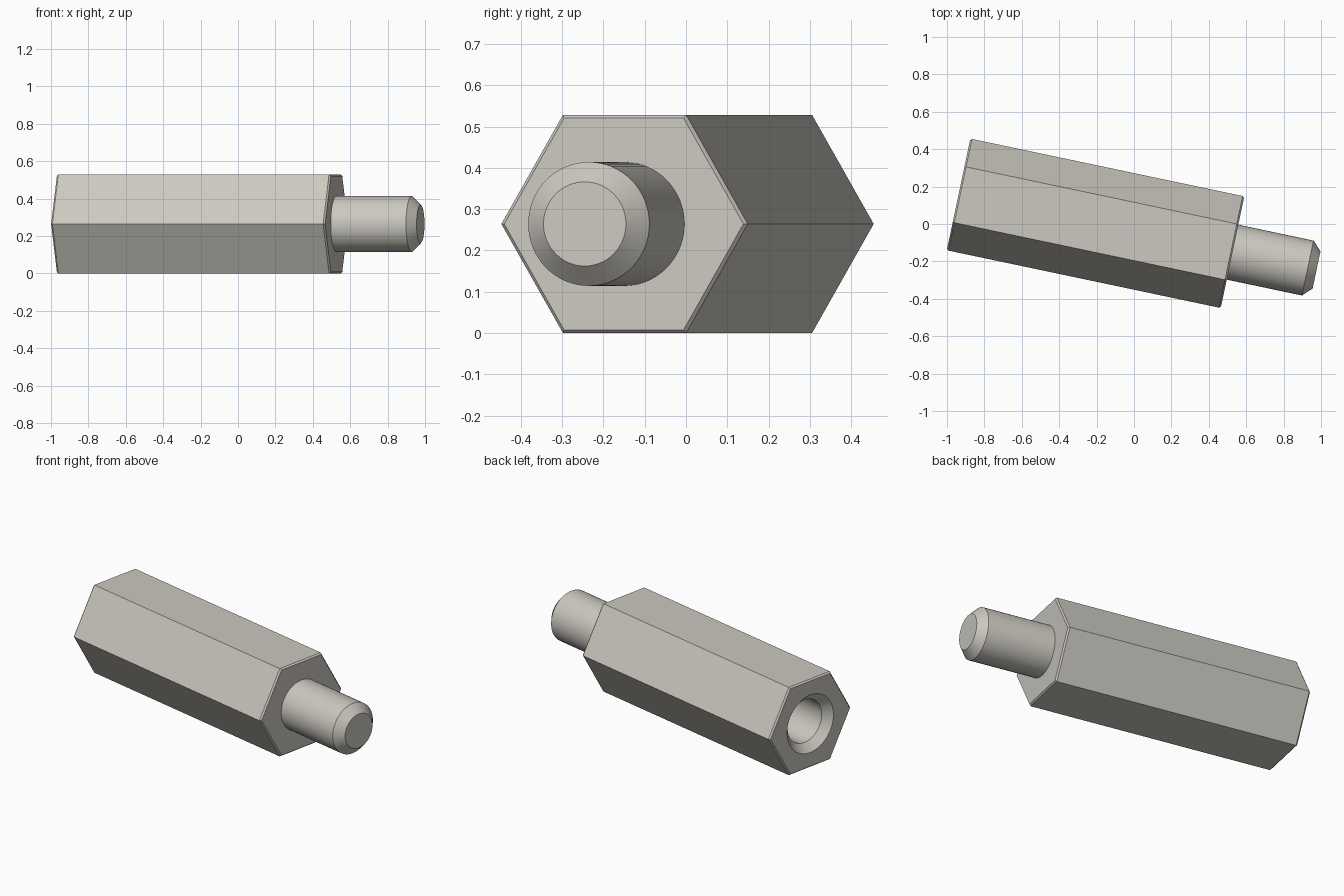
import bpy, bmesh, math
from mathutils import Matrix

cube = bpy.data.objects.get("Cube")
if cube:
    bpy.data.objects.remove(cube, do_unlink=True)

BODY = 1.497         # length of the hexagonal body
HEX = 0.305          # centre to corner
CHAMFER = 0.009
STUD, STUD_R = 0.459, 0.15
TIP = 0.048
HOLE_R, HOLE_DEPTH, SINK = 0.128, 0.6, 0.045

# The whole part lies along its own x axis, turned in plan
PLACE = Matrix.Translation((-0.938, 0.158, HEX * math.cos(math.pi / 6))) @ \
    Matrix.Rotation(math.radians(-11.9), 4, 'Z')

metal = bpy.data.materials.new("warm_grey_metal")
metal.use_nodes = True
colour = (0.60, 0.58, 0.525, 1)
metal.diffuse_color = colour
metal.node_tree.nodes["Principled BSDF"].inputs["Base Color"].default_value = colour


def turned(name, profile, sides):
    """Sweep (position, radius) pairs around the x axis and cap both ends."""
    bm = bmesh.new()
    rings = []
    for x, r in profile:
        angles = [2 * math.pi * i / sides for i in range(sides)]
        rings.append([bm.verts.new((x, r * math.cos(a), r * math.sin(a))) for a in angles])
    for a, b in zip(rings, rings[1:]):
        for i in range(sides):
            j = (i + 1) % sides
            bm.faces.new((a[i], a[j], b[j], b[i]))
    bm.faces.new(rings[0])
    bm.faces.new(rings[-1])
    bmesh.ops.recalc_face_normals(bm, faces=bm.faces)
    mesh = bpy.data.meshes.new(name)
    bm.to_mesh(mesh)
    bm.free()
    mesh.materials.append(metal)
    obj = bpy.data.objects.new(name, mesh)
    bpy.context.collection.objects.link(obj)
    obj.matrix_world = PLACE
    return obj


def activate(obj):
    bpy.ops.object.select_all(action='DESELECT')
    obj.select_set(True)
    bpy.context.view_layer.objects.active = obj


# Hexagonal body with lightly chamfered ends
body = turned("hex_body", [(0, HEX - CHAMFER), (CHAMFER, HEX),
                           (BODY - CHAMFER, HEX), (BODY, HEX - CHAMFER)], 6)

# Countersunk blind hole in the far end
lead = 0.02
cutter = turned("hole_cutter", [(-lead, HOLE_R + SINK + lead), (SINK, HOLE_R),
                                (HOLE_DEPTH, HOLE_R), (HOLE_DEPTH + 0.07, 0.005)], 64)
cutter.hide_render = True
drill = body.modifiers.new("hole", 'BOOLEAN')
drill.operation = 'DIFFERENCE'
drill.solver = 'EXACT'
drill.object = cutter
activate(body)
bpy.ops.object.modifier_apply(modifier=drill.name)
bpy.data.objects.remove(cutter, do_unlink=True)

# Round stud with a chamfered tip
stud = turned("stud", [(BODY - lead, STUD_R), (BODY + STUD - TIP, STUD_R),
                       (BODY + STUD, STUD_R - TIP)], 64)

for part in (body, stud):
    activate(part)
    bpy.ops.object.shade_smooth_by_angle(angle=math.radians(25))
